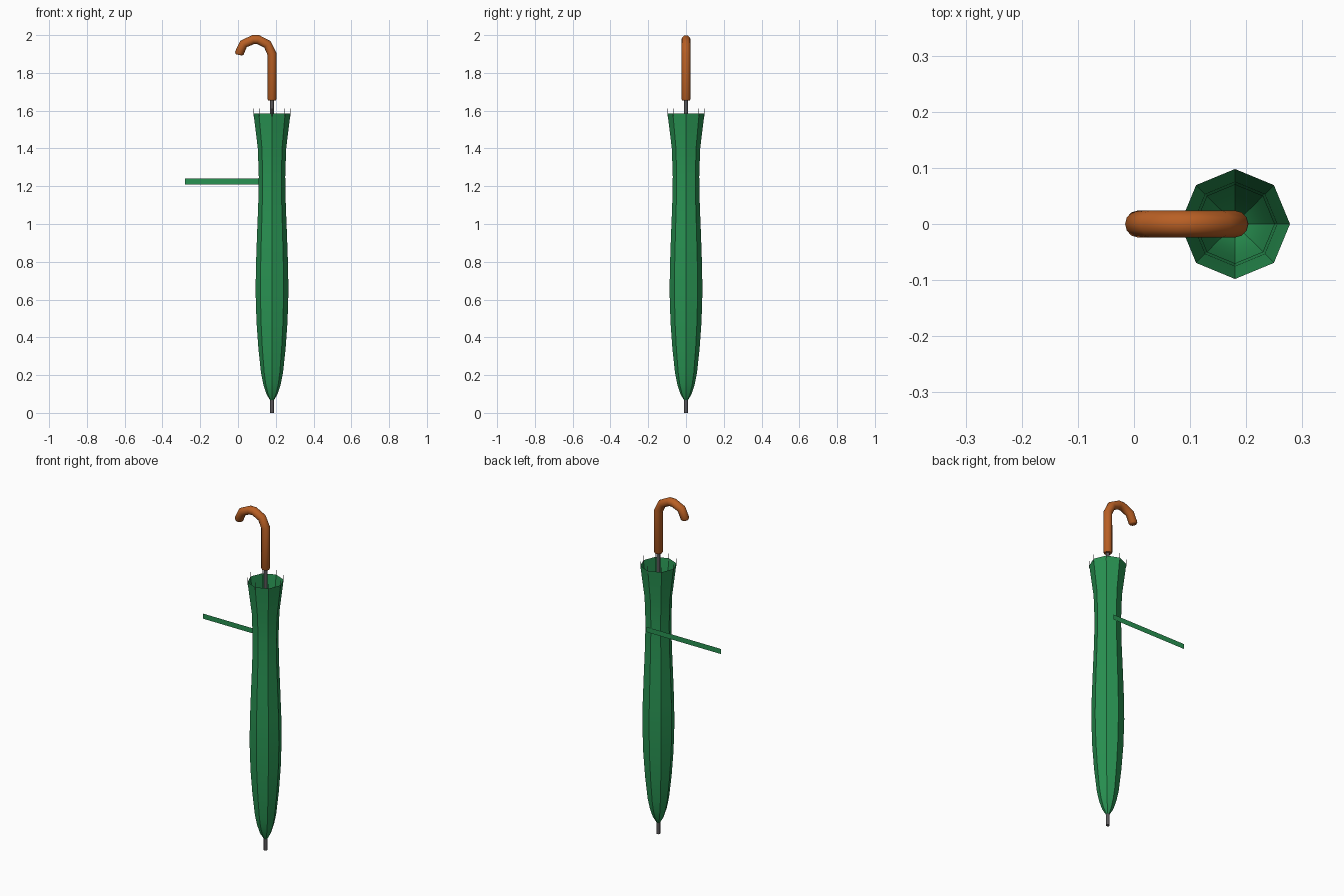
import bpy
import bmesh
from math import cos, sin, pi, radians
from mathutils import Vector

cube = bpy.data.objects.get("Cube")
if cube:
    bpy.data.objects.remove(cube, do_unlink=True)

AXIS = 0.18  # x of the shaft
SIDES = 8    # canopy panels


def material(name, rgb, rough=0.6):
    m = bpy.data.materials.new(name)
    m.use_nodes = True
    m.diffuse_color = (*rgb, 1)
    node = m.node_tree.nodes["Principled BSDF"]
    node.inputs["Base Color"].default_value = (*rgb, 1)
    node.inputs["Roughness"].default_value = rough
    return m


green = material("canopy green", (0.022, 0.29, 0.085))
brown = material("handle brown", (0.48, 0.115, 0.018))
grey = material("shaft grey", (0.10, 0.095, 0.10))


def finish(name, bm, mat, angle=None):
    mesh = bpy.data.meshes.new(name)
    bm.to_mesh(mesh)
    bm.free()
    mesh.materials.append(mat)
    ob = bpy.data.objects.new(name, mesh)
    bpy.context.collection.objects.link(ob)
    if angle:
        bpy.ops.object.select_all(action="DESELECT")
        bpy.context.view_layer.objects.active = ob
        ob.select_set(True)
        bpy.ops.object.shade_smooth_by_angle(angle=radians(angle))
    return ob


def sweep(name, path, radii, sides, mat, angle=None, caps=True):
    """Sweep a regular polygon along a path in the plane y = const."""
    bm = bmesh.new()
    pts = [Vector(p) for p in path]
    side_axis = Vector((0, 1, 0))
    rings = []
    for i, (p, r) in enumerate(zip(pts, radii)):
        steps = [b - a for a, b in zip(pts[max(i - 1, 0):], pts[max(i - 1, 0) + 1:i + 2])]
        tangent = sum((s.normalized() for s in steps), Vector()).normalized()
        across = side_axis.cross(tangent)
        turns = [2 * pi * k / sides for k in range(sides)]
        rings.append([bm.verts.new(p + r * (cos(t) * across + sin(t) * side_axis)) for t in turns])
    for a, b in zip(rings, rings[1:]):
        for k in range(sides):
            n = (k + 1) % sides
            bm.faces.new((a[k], a[n], b[n], b[k]))
    if caps:
        bm.faces.new(rings[0][::-1])
        bm.faces.new(rings[-1])
    return finish(name, bm, mat, angle)


# Folded canopy, open at the top
profile = [(0.009, 0.065), (0.03, 0.1), (0.046, 0.15), (0.058, 0.21), (0.072, 0.34),
           (0.082, 0.48), (0.087, 0.64), (0.085, 0.78), (0.079, 0.95), (0.073, 1.1),
           (0.07, 1.25), (0.075, 1.4), (0.098, 1.585)]
sweep("canopy", [(AXIS, 0, z) for r, z in profile], [r for r, z in profile],
      SIDES, green, 30, caps=False)

# Shaft with its ferrule
sweep("shaft", [(AXIS, 0, 0), (AXIS, 0, 1.67)], [0.01, 0.01], 12, grey, 40)

# Rib tips at the rim
for k in range(SIDES):
    t = 2 * pi * k / SIDES
    x, y = AXIS + 0.097 * cos(t), 0.097 * sin(t)
    sweep(f"rib_tip_{k + 1}", [(x, y, 1.57), (x, y, 1.612)], [0.0015, 0.0015], 6, grey)

# Crook handle with softened ends
crook = [(AXIS, 1.655), (AXIS, 1.662), (AXIS, 1.9), (0.156, 1.951), (0.107, 1.976),
         (0.08, 1.976), (0.029, 1.953), (0.007, 1.904), (0.005, 1.895)]
sweep("handle", [(x, 0, z) for x, z in crook],
      [0.02] + [0.024] * 7 + [0.017], 12, brown, 50)

# Loose closing strap, a flat ribbon lying against the back
bm = bmesh.new()
corners = [(-0.28, 1.21), (0.205, 1.21), (0.205, 1.24), (-0.28, 1.24)]
bm.faces.new([bm.verts.new((x, 0.076, z)) for x, z in corners])
finish("strap", bm, green)
